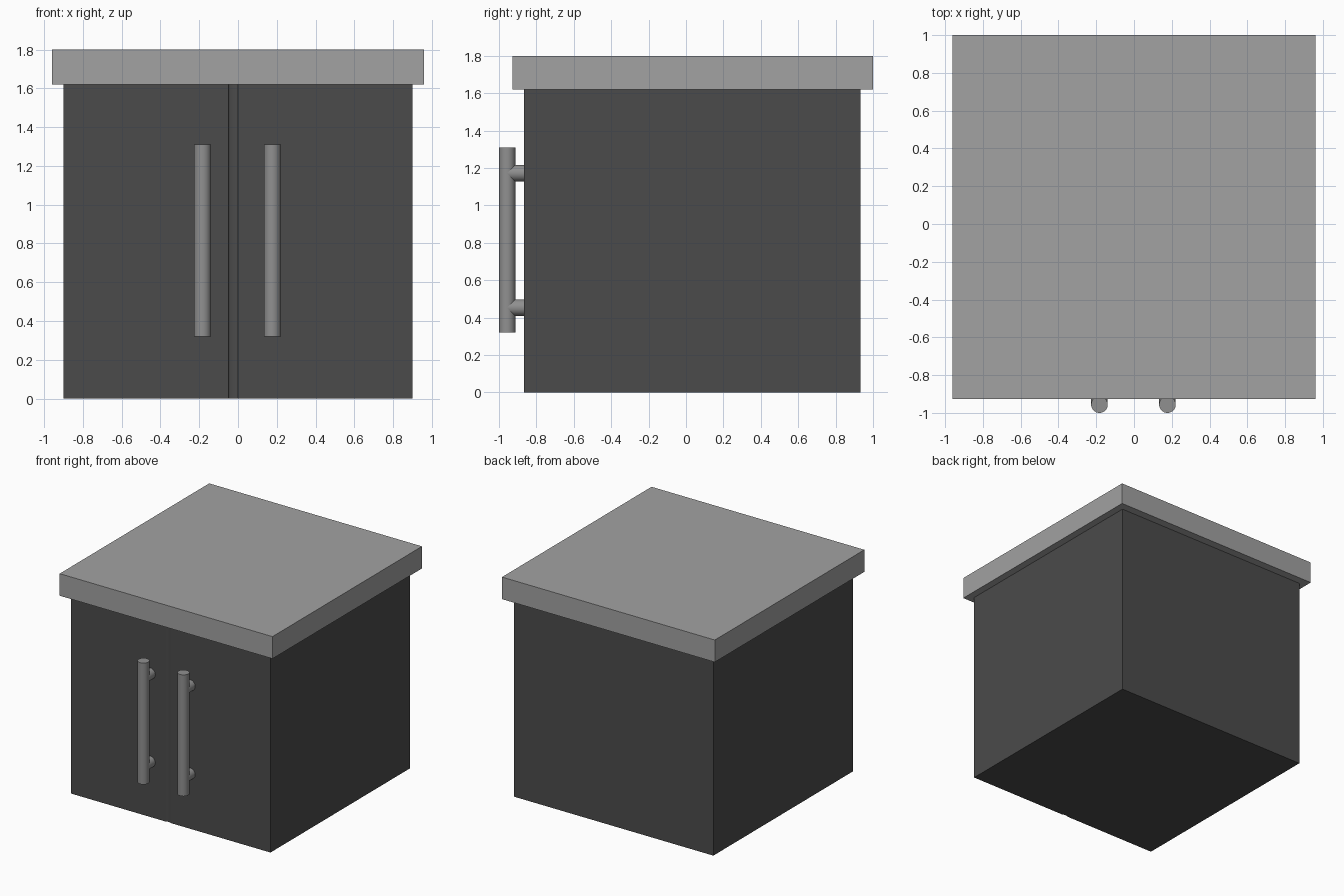
import bpy, bmesh, math

if "Cube" in bpy.data.objects:
    bpy.data.objects.remove(bpy.data.objects["Cube"])

def material(name, v):
    m = bpy.data.materials.new(name)
    m.diffuse_color = (v, v, v, 1)
    m.use_nodes = True
    m.node_tree.nodes["Principled BSDF"].inputs["Base Color"].default_value = m.diffuse_color
    return m

dark = material("dark_panel", 0.07)
steel = material("steel", 0.28)
stone = material("worktop_grey", 0.36)

def prism(name, outline, z0, z1, mat):
    """Extrude an xy outline from z0 to z1."""
    bm = bmesh.new()
    base = bm.faces.new([bm.verts.new((x, y, z0)) for x, y in outline])
    ext = bmesh.ops.extrude_face_region(bm, geom=[base])
    for v in ext["geom"]:
        if isinstance(v, bmesh.types.BMVert):
            v.co.z = z1
    bmesh.ops.recalc_face_normals(bm, faces=bm.faces)
    me = bpy.data.meshes.new(name)
    bm.to_mesh(me)
    bm.free()
    ob = bpy.data.objects.new(name, me)
    bpy.context.collection.objects.link(ob)
    me.materials.append(mat)
    return ob

def rod(name, loc, length, rot=(0, 0, 0)):
    bpy.ops.mesh.primitive_cylinder_add(vertices=32, radius=0.044, depth=length,
                                        location=loc, rotation=rot)
    ob = bpy.context.object
    ob.name = name
    ob.data.materials.append(steel)
    bpy.ops.object.shade_smooth_by_angle(angle=math.radians(35))

# Cabinet body with a shallow rounded groove between the two doors
front, seam, half, depth = -0.867, -0.025, 0.024, 0.008
groove = [(seam + half * math.cos(a), front + depth * math.sin(a))
          for a in (math.pi * (1 - i / 8) for i in range(9))]
prism("cabinet_body", [(-0.9, front)] + groove + [(0.9, front), (0.9, 0.933), (-0.9, 0.933)],
      0, 1.62, dark)

# Overhanging worktop
prism("worktop", [(-0.96, -0.927), (0.96, -0.927), (0.96, 1), (-0.96, 1)], 1.62, 1.8, stone)

# Bar handles with two stand-offs each
for side, x in (("left", -0.183), ("right", 0.177)):
    rod(f"{side}_handle_bar", (x, -0.956, 0.815), 0.99)
    for level, z in (("lower", 0.453), ("upper", 1.172)):
        rod(f"{side}_{level}_handle_post", (x, -0.906, z), 0.10, (math.pi / 2, 0, 0))
